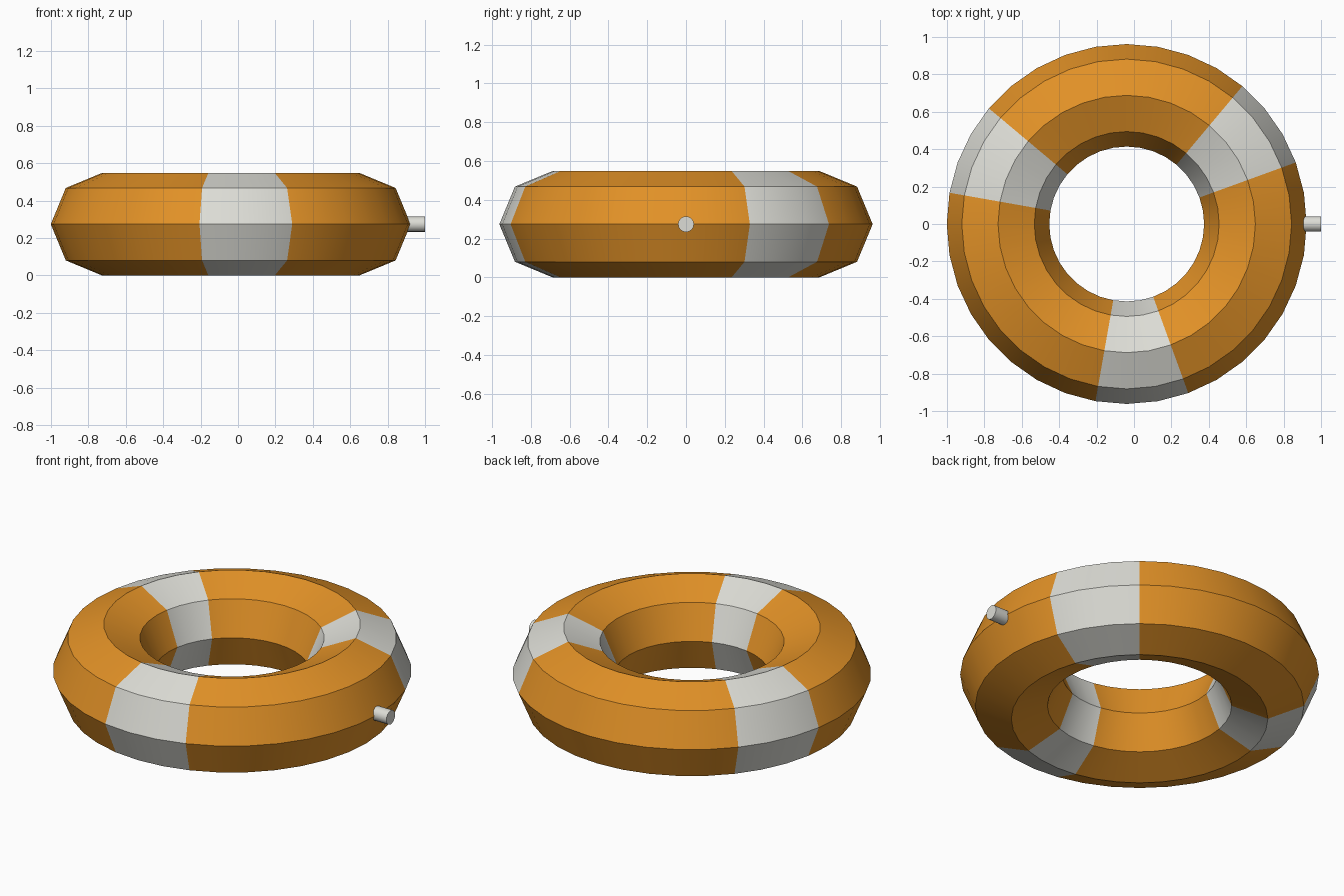
import bpy, bmesh, math

if "Cube" in bpy.data.objects:
    bpy.data.objects.remove(bpy.data.objects["Cube"])

CX, R, r = -0.039, 0.688, 0.274   # ring centre, major and minor radius
SEG, SIDES = 36, 8


def material(name, rgb):
    m = bpy.data.materials.new(name)
    m.diffuse_color = (*rgb, 1)
    m.use_nodes = True
    m.node_tree.nodes["Principled BSDF"].inputs["Base Color"].default_value = m.diffuse_color
    return m


orange = material("orange", (0.76, 0.285, 0.02))
white = material("off white", (0.72, 0.72, 0.67))


def finish(bm, name, mats):
    bmesh.ops.recalc_face_normals(bm, faces=bm.faces)
    me = bpy.data.meshes.new(name)
    bm.to_mesh(me)
    bm.free()
    ob = bpy.data.objects.new(name, me)
    bpy.context.collection.objects.link(ob)
    for m in mats:
        me.materials.append(m)
    bpy.ops.object.select_all(action='DESELECT')
    ob.select_set(True)
    bpy.context.view_layer.objects.active = ob
    bpy.ops.object.shade_smooth_by_angle(angle=math.radians(30))
    return ob


# Inflated ring: octagonal section, three white bands 30 degrees wide
bm = bmesh.new()
rings = []
for i in range(SEG):
    a = math.tau * i / SEG
    ring = []
    for j in range(SIDES):
        b = math.tau * j / SIDES
        d = R + r * math.cos(b)
        ring.append(bm.verts.new((CX + d * math.cos(a), d * math.sin(a), r + r * math.sin(b))))
    rings.append(ring)
for i in range(SEG):
    p, q = rings[i], rings[(i + 1) % SEG]
    mid = (i + 0.5) * 360 / SEG
    for j in range(SIDES):
        k = (j + 1) % SIDES
        f = bm.faces.new((p[j], q[j], q[k], p[k]))
        f.material_index = 1 if 20 < mid % 120 < 50 else 0
finish(bm, "swim_ring", [orange, white])

# Air valve on the right side
bm = bmesh.new()
bmesh.ops.create_cone(bm, cap_ends=True, segments=16, radius1=0.041, radius2=0.041, depth=0.12)
valve = finish(bm, "air_valve", [white])
valve.rotation_euler = (0, math.pi / 2, 0)
valve.location = (0.94, 0, r)
